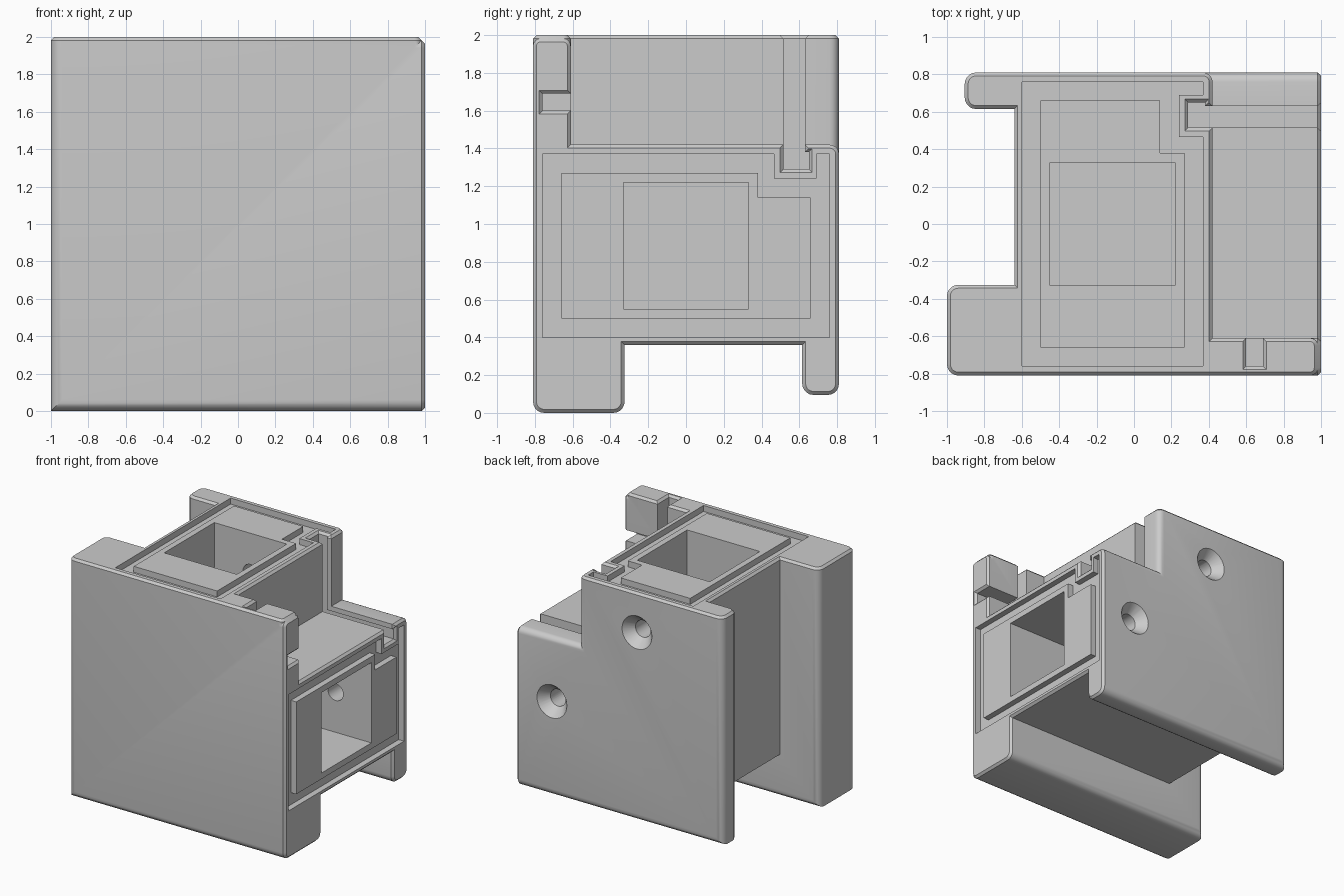
import bpy, bmesh
from math import pi, sin, cos
from mathutils import Vector, Matrix

cube = bpy.data.objects.get("Cube")
if cube:
    bpy.data.objects.remove(cube, do_unlink=True)

SHADE = (0.6, 0.6, 0.6, 1)
grey = bpy.data.materials.new("plain_grey")
grey.use_nodes = True
grey.diffuse_color = SHADE
grey.node_tree.nodes["Principled BSDF"].inputs["Base Color"].default_value = SHADE


def finish(bm, name):
    bmesh.ops.recalc_face_normals(bm, faces=bm.faces[:])
    mesh = bpy.data.meshes.new(name)
    bm.to_mesh(mesh)
    bm.free()
    mesh.materials.append(grey)
    obj = bpy.data.objects.new(name, mesh)
    bpy.context.collection.objects.link(obj)
    return obj


def rounded(points, steps=5):
    """Profile of (y, offset, radius) corners turned into a rounded outline."""
    out = []
    for i, (y, r, rad) in enumerate(points):
        p = Vector((y, r))
        if not rad:
            out.append(p)
            continue
        a = (Vector(points[i - 1][:2]) - p).normalized() * rad
        b = (Vector(points[(i + 1) % len(points)][:2]) - p).normalized() * rad
        for k in range(steps + 1):
            t = k / steps * pi / 2
            out.append(p + a * (1 - sin(t)) + b * (1 - cos(t)))
    return out


def mitre_sweep(name, outline, end, chamfer=0):
    """Sweep an outline along both arms of the corner, meeting in a mitre."""
    bm = bmesh.new()
    rows = [[bm.verts.new(c) for c in ((end, y, r + 1), (r, y, r + 1), (r, y, end + 1))]
            for y, r in outline]
    for a, b in zip(rows, rows[1:] + rows[:1]):
        for k in (0, 1):
            bm.faces.new((a[k], a[k + 1], b[k + 1], b[k]))
    for k in (0, 2):
        bm.faces.new([row[k] for row in rows])
    bmesh.ops.remove_doubles(bm, verts=bm.verts[:], dist=0.0001)
    bmesh.ops.recalc_face_normals(bm, faces=bm.faces[:])
    if chamfer:
        caps = [f for f in bm.faces if len(f.verts) > 4]
        bmesh.ops.inset_individual(bm, faces=caps, thickness=chamfer, depth=chamfer,
                                   use_even_offset=True)
    return finish(bm, name)


def end_prism(name, outline, start, stop, upright):
    """Prism of an outline at the end of one arm."""
    bm = bmesh.new()

    def ring(d):
        return [bm.verts.new((r, y, d + 1) if upright else (d, y, r + 1)) for y, r in outline]
    a, b = ring(start), ring(stop)
    bm.faces.new(a)
    bm.faces.new(b)
    n = len(a)
    for i in range(n):
        j = (i + 1) % n
        bm.faces.new((a[i], a[j], b[j], b[i]))
    return finish(bm, name)


def cone(name, x, z, y0, y1, r0, r1):
    """Round cutter along y, radius r0 at y0 and r1 at y1."""
    bm = bmesh.new()
    place = Matrix.Translation((x, (y0 + y1) / 2, z)) @ Matrix.Rotation(-pi / 2, 4, 'X')
    bmesh.ops.create_cone(bm, cap_ends=True, segments=32, radius1=r0, radius2=r1,
                          depth=y1 - y0, matrix=place)
    return finish(bm, name)


def cut(obj, cutters):
    for c in cutters:
        mod = obj.modifiers.new("cut", 'BOOLEAN')
        mod.operation, mod.solver, mod.object = 'DIFFERENCE', 'EXACT', c
    bpy.context.view_layer.update()
    dg = bpy.context.evaluated_depsgraph_get()
    mesh = bpy.data.meshes.new_from_object(obj.evaluated_get(dg))
    obj.modifiers.clear()
    obj.data = mesh


# Main body: front plate with leg, back plate, seal slot and clip slot
CH = 0.018
TIP = 1 - CH
profile = [
    (-.81, -1, .06), (-.325, -1, .06), (-.325, -.64, 0), (.615, -.64, 0),
    (.615, -.905, .06), (.81, -.905, .06), (.81, .42, .05), (.63, .42, 0),
    (.63, .38, 0), (.65, .38, 0), (.65, .29, 0), (.515, .29, 0),
    (.515, .42, 0), (-.61, .42, 0), (-.61, .6, 0), (-.76, .6, 0),
    (-.76, .69, 0), (-.61, .69, 0), (-.61, TIP, .04), (-.81, TIP, .04)]
body = mitre_sweep("corner_body", rounded(profile), TIP, CH)

# Hollow through both arms
hollow = mitre_sweep("hollow_cutter", [(-.33, -.45), (.33, -.45), (.33, .22), (-.33, .22)], 1.1)

# Recessed groove and raised block on each arm end
groove = [(-.76, -.6), (.76, -.6), (.76, .37), (.69, .37), (.69, .24),
          (.465, .24), (.465, .37), (-.76, .37)]
block = [(-.66, -.5), (.66, -.5), (.66, .14), (.38, .14), (.38, .27), (-.66, .27)]
cutters = [hollow]
parts = [body]
for upright, label in ((True, "top"), (False, "side")):
    cutters.append(end_prism(label + "_groove_cutter", groove, .95, 1.1, upright))
    parts.append(end_prism(label + "_end_block", block, .945, 1, upright))

# Countersunk screw holes in the back
for x, z in ((.67, .885), (-.115, 1.67)):
    cutters.append(cone("screw_cutter", x, z, .2, .9, .07, .07))
    cutters.append(cone("countersink_cutter", x, z, .73, .83, .07, .155))

cut(body, cutters)
for part in parts[1:]:
    cut(part, [hollow])
for c in cutters:
    bpy.data.objects.remove(c, do_unlink=True)

# Smooth the rounded edges, keep the rest sharp
bpy.ops.object.select_all(action='DESELECT')
for part in parts:
    part.select_set(True)
bpy.context.view_layer.objects.active = body
bpy.ops.object.shade_smooth_by_angle(angle=pi / 6)
